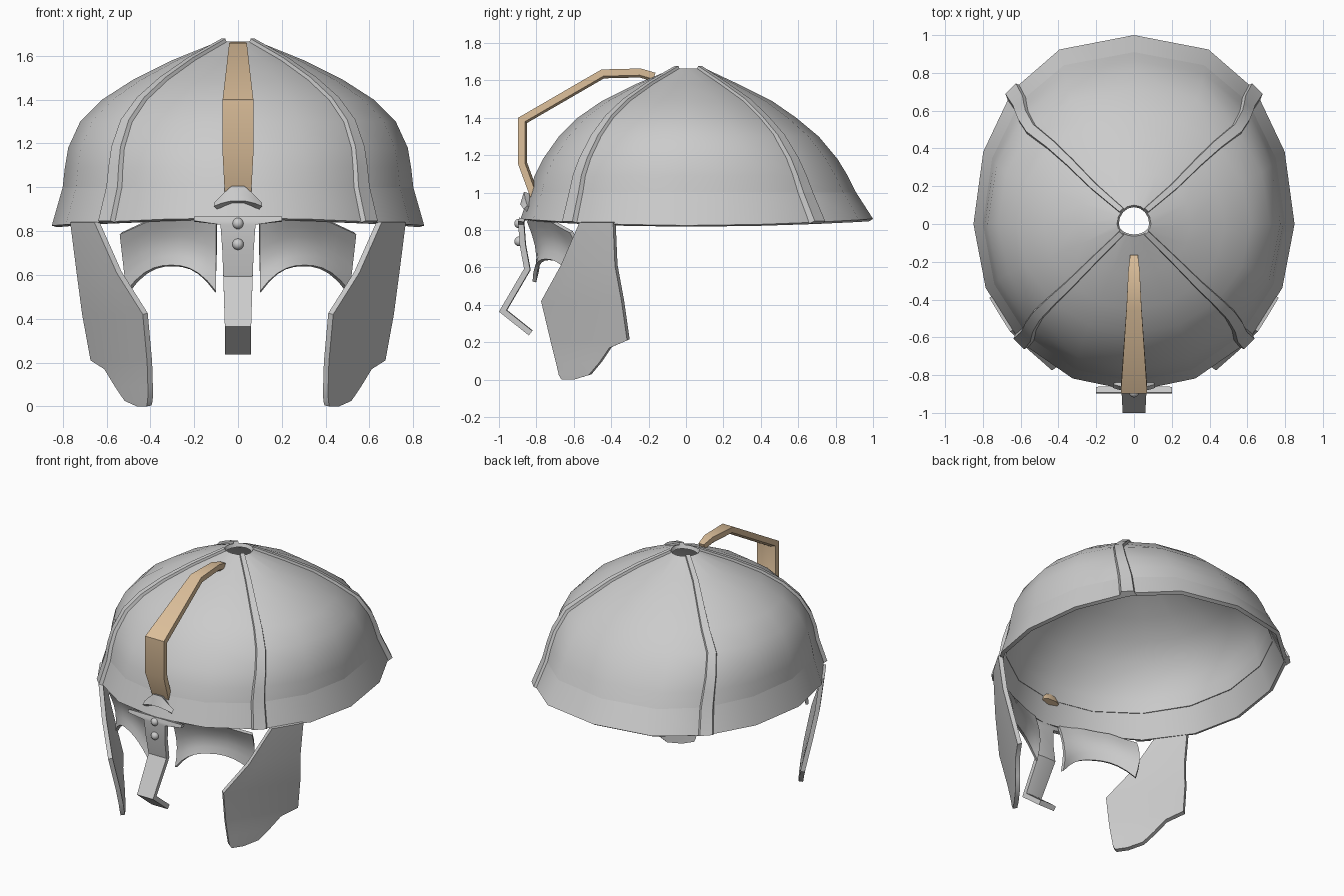
import bpy, bmesh, math
from mathutils import Vector

if "Cube" in bpy.data.objects:
    bpy.data.objects.remove(bpy.data.objects["Cube"])


def material(name, rgb):
    m = bpy.data.materials.new(name)
    m.use_nodes = True
    m.diffuse_color = (*rgb, 1)
    m.node_tree.nodes["Principled BSDF"].inputs["Base Color"].default_value = (*rgb, 1)
    return m


STEEL = material("steel grey", (0.6, 0.6, 0.6))
TAN = material("tan", (0.73, 0.53, 0.33))


def finish(name, bm, mat, thickness=0, mirror=False):
    """Turn a bmesh into an object, thicken and mirror it, then shade it."""
    mesh = bpy.data.meshes.new(name)
    bm.to_mesh(mesh)
    bm.free()
    ob = bpy.data.objects.new(name, mesh)
    bpy.context.collection.objects.link(ob)
    mesh.materials.append(mat)
    bpy.ops.object.select_all(action='DESELECT')
    ob.select_set(True)
    bpy.context.view_layer.objects.active = ob
    if thickness:
        mod = ob.modifiers.new("thickness", 'SOLIDIFY')
        mod.thickness, mod.offset = thickness, -1
        bpy.ops.object.modifier_apply(modifier=mod.name)
    if mirror:
        mod = ob.modifiers.new("mirror", 'MIRROR')
        mod.use_mirror_merge = False
        bpy.ops.object.modifier_apply(modifier=mod.name)
    bpy.ops.object.shade_smooth_by_angle(angle=math.radians(35))
    return ob


def grid(rows, closed=False, caps=False):
    """Bridge rows of points into a sheet or a tube."""
    bm = bmesh.new()
    vs = [[bm.verts.new(p) for p in r] for r in rows]
    n = len(rows[0])
    for a, b in zip(vs, vs[1:]):
        for j in range(n if closed else n - 1):
            k = (j + 1) % n
            bm.faces.new((a[j], b[j], b[k], a[k]))
    if caps:
        bm.faces.new(vs[0])
        bm.faces.new(vs[-1][::-1])
        bmesh.ops.recalc_face_normals(bm, faces=bm.faces)
    return bm


def interp(table, x):
    for (x0, y0), (x1, y1) in zip(table, table[1:]):
        if x <= x1:
            return y0 + (y1 - y0) * (x - x0) / (x1 - x0)
    return table[-1][1]


# Bowl profile: height, half width, back reach, front reach
PROFILE = [(1.665, .09, .10, .065), (1.58, .30, .28, .27), (1.49, .48, .46, .45),
           (1.40, .62, .59, .58), (1.30, .72, .71, .68), (1.18, .775, .81, .765),
           (1.09, .79, .865, .81), (1.0, .80, .91, .835), (.825, .85, 1.0, .885)]


def bowl_point(i, ang):
    z, w, back, front = PROFILE[i]
    c, s = math.cos(ang), math.sin(ang)
    if i == len(PROFILE) - 1:
        z += .035 * s * s
    if s > 0 and i > 3:
        c = math.copysign(abs(c) ** .8, c)
    return Vector((w * c, s * (back if s > 0 else front), z))


def bowl_rows(first, last):
    return [[bowl_point(i, math.tau * j / 16) for j in range(16)]
            for i in range(first, last + 1)]


LAST = len(PROFILE) - 1
finish("bowl", grid(bowl_rows(0, LAST - 1), closed=True), STEEL, .025)
finish("flared_rim", grid(bowl_rows(LAST - 1, LAST), closed=True), STEEL, .025)

# Four raised ribs running from the crown hole to the rim
for name, deg in (("back_left_rib", 45), ("back_right_rib", 135),
                  ("front_right_rib", 225), ("front_left_rib", 315)):
    ang = math.radians(deg)
    spine = [bowl_point(i, ang) for i in range(LAST + 1)]
    rows = []
    for i, p in enumerate(spine):
        along = (spine[min(i + 1, LAST)] - spine[max(i - 1, 0)]).normalized()
        side = Vector((-math.sin(ang), math.cos(ang), 0))
        out = along.cross(side).normalized()
        w = .018 + .034 * i / LAST
        rows.append([p + side * w * s + out * h for s, h in
                     ((-1, -.018), (-.75, .014), (.75, .014), (1, -.018))])
    finish(name, grid(rows, closed=True, caps=True), STEEL)


def strap(name, path, t, mat, crown):
    """Bent bar in the middle plane; path holds y, z and half width."""
    rows = []
    pts = [Vector((0, y, z)) for y, z, w in path]
    for i, p in enumerate(pts):
        a = (p - pts[i - 1]).normalized() if i else None
        b = (pts[i + 1] - p).normalized() if i + 1 < len(pts) else None
        d = ((a or b) + (b or a)).normalized()
        n = Vector((0, d.z, -d.y)) / d.dot(a or b)
        w = path[i][2]
        rows.append([p + Vector((w * s, 0, 0)) + n * t * h for s, h in
                     ((-1, -1), (1, -1), (1, crown), (.55, 1), (-.55, 1), (-1, crown))])
    return finish(name, grid(rows, closed=True, caps=True), mat)


# Tan crest holder bending up over the front of the bowl
strap("crest_bar", [(-.17, 1.618, .02), (-.245, 1.64, .03), (-.445, 1.635, .04),
                    (-.873, 1.387, .07), (-.873, 1.155, .07), (-.805, .97, .06)],
      -.024, TAN, .5)

# Nose guard with a wide top flange
strap("nose_guard", [(-.875, .862, .2), (-.88, .845, .2), (-.88, .83, .08), (-.872, .72, .072),
                     (-.848, .59, .067), (-.978, .368, .06), (-.83, .25, .06)],
      -.017, STEEL, .8)

# Rivets on the nose guard
for name, z in (("upper_rivet", .835), ("lower_rivet", .74)):
    bm = bmesh.new()
    bmesh.ops.create_uvsphere(bm, u_segments=16, v_segments=8, radius=.026)
    bmesh.ops.translate(bm, verts=bm.verts, vec=(0, -.892, z))
    finish(name, bm, STEEL)

# Petal-shaped bracket under the crest bar
rows = []
for v in (0, .5, 1):
    row = []
    for x in (-.11, -.075, -.03, .03, .075, .11):
        top = interp([(0, 1.005), (.03, 1.005), (.075, .965), (.11, .93)], abs(x))
        low = .94 - 2.2 * x * x
        row.append((x, -.868 - .02 * v + 1.6 * x * x, top + (low - top) * v))
    rows.append(row)
finish("crest_bracket", grid(rows), STEEL, .03)

# Arched brow plates, pinched inward at mid height
rows = []
for k in range(6):
    v = k / 5
    row = []
    for j in range(11):
        u = j / 10
        x = .10 + .44 * u
        top = interp([(0, .845), (.35, .865), (.7, .845), (1, .785)], u)
        low = .525 + .12 * (1 - abs(2 * u - 1) ** 2.4)
        y = -.85 + .23 * u ** 1.7 + .05 * math.sin(math.pi * min(v * .8, 1))
        row.append((x - .03 * u * v, y, top + (low - top) * v))
    rows.append(row)
finish("brow_plates", grid(rows), STEEL, .02, mirror=True)

# Cheek plates: height, front edge, back edge, sideways position
rows = []
for z, front, back, x in ((.84, -.57, -.39, .70), (.61, -.67, -.38, .665),
                          (.42, -.775, -.345, .62), (.21, -.725, -.315, .565),
                          (.17, -.715, -.41, .556), (.09, -.695, -.465, .54),
                          (.025, -.68, -.52, .53), (0, -.665, -.6, .525)):
    row = []
    for j in range(6):
        y = front + (back - front) * j / 5
        row.append((x + .62 * (y + .5) - .2 * (y + .5) ** 2, y, z))
    rows.append(row)
finish("cheek_plates", grid(rows), STEEL, .028, mirror=True)
